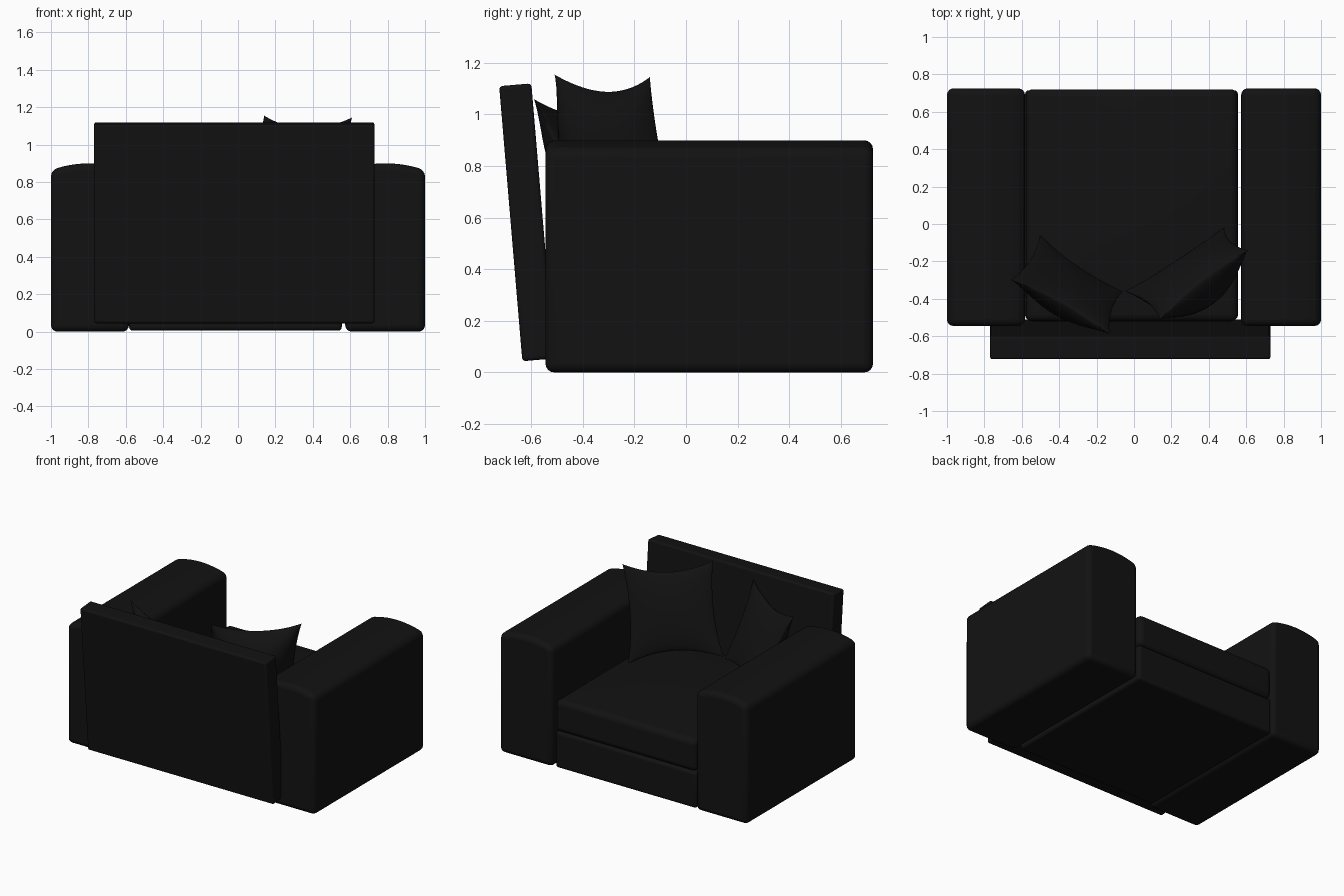
import bpy, bmesh, math
from mathutils import Vector

if "Cube" in bpy.data.objects:
    bpy.data.objects.remove(bpy.data.objects["Cube"])

fabric = bpy.data.materials.new("black_fabric")
fabric.diffuse_color = (0.006, 0.006, 0.006, 1)
fabric.use_nodes = True
fabric.node_tree.nodes["Principled BSDF"].inputs["Base Color"].default_value = fabric.diffuse_color


def finish(bm, name, bevel=0.0, angle=35):
    bmesh.ops.recalc_face_normals(bm, faces=bm.faces)
    me = bpy.data.meshes.new(name)
    bm.to_mesh(me)
    bm.free()
    ob = bpy.data.objects.new(name, me)
    bpy.context.collection.objects.link(ob)
    me.materials.append(fabric)
    if bevel:
        m = ob.modifiers.new("soft_edges", "BEVEL")
        m.width, m.segments = bevel, 4
        m.limit_method, m.angle_limit = "ANGLE", math.radians(35)
    bpy.ops.object.select_all(action="DESELECT")
    ob.select_set(True)
    bpy.context.view_layer.objects.active = ob
    bpy.ops.object.shade_smooth_by_angle(angle=math.radians(angle))
    return ob


def box(name, lo, hi, bevel, crown=0.0):
    """Rounded box; crown swells the top face in the middle."""
    lo, hi = Vector(lo), Vector(hi)
    bm = bmesh.new()
    bmesh.ops.create_cube(bm, size=2)
    if crown:
        bmesh.ops.subdivide_edges(bm, edges=bm.edges, cuts=5, use_grid_fill=True)
    for v in bm.verts:
        x, y, z = v.co
        lift = crown * (1 - x * x) * (1 - y * y) if z > 0.99 else 0
        v.co = [(a + b) / 2 + (b - a) / 2 * c for a, b, c in zip(lo, hi, (x, y, z))]
        v.co.z += lift
    return finish(bm, name, bevel)


def arm(name, x0, x1):
    """Arched cross-section extruded front to back."""
    n = 12
    pts = [(x0, 0), (x1, 0)]
    for i in range(n + 1):
        t = 1 - 2 * i / n
        pts.append(((x0 + x1) / 2 + t * (x1 - x0) / 2, 0.9 - 0.036 * t * t))
    bm = bmesh.new()
    face = bm.faces.new([bm.verts.new((x, -0.545, z)) for x, z in pts])
    ext = bmesh.ops.extrude_face_region(bm, geom=[face])
    for v in ext["geom"]:
        if isinstance(v, bmesh.types.BMVert):
            v.co.y = 0.725
    return finish(bm, name, 0.035)


def pillow(name, tl, tr, bl, br, front, back, n=24):
    """Pinched-corner pillow stretched between four corners."""
    tl, tr, bl, br = map(Vector, (tl, tr, bl, br))
    nor = (tr - bl).cross(tl - br).normalized()
    if nor.y < 0:
        nor.negate()
    bm = bmesh.new()
    for depth in (front, -back):
        grid = []
        for j in range(n + 1):
            row = []
            for i in range(n + 1):
                u = math.sin(math.pi / 2 * (2 * i / n - 1))
                v = math.sin(math.pi / 2 * (2 * j / n - 1))
                s = (u * (1 - 0.1 * (1 - v * v)) + 1) / 2
                t = (v * (1 - 0.2 * (1 - u * u)) + 1) / 2
                p = bl.lerp(br, s).lerp(tl.lerp(tr, s), t)
                puff = max(0, (1 - u * u) * (1 - v * v)) ** 0.6
                row.append(bm.verts.new(p + nor * depth * puff))
            grid.append(row)
        for j in range(n):
            for i in range(n):
                bm.faces.new((grid[j][i], grid[j][i + 1], grid[j + 1][i + 1], grid[j + 1][i]))
    bmesh.ops.remove_doubles(bm, verts=bm.verts, dist=1e-5)
    return finish(bm, name, 0, 60)


# Arms
arm("left_arm", -1.0, -0.583)
arm("right_arm", 0.573, 1.0)

# Base and seat cushion
box("base", (-0.582, -0.51, 0.005), (0.555, 0.715, 0.268), 0.02)
box("seat_cushion", (-0.578, -0.52, 0.27), (0.553, 0.72, 0.5), 0.035, crown=0.035)

# Reclined back panel
panel = box("back_panel", (-0.75, -0.0625, -0.535), (0.75, 0.0625, 0.535), 0.014)
panel.location = (-0.02, -0.617, 0.582)
panel.rotation_euler.x = 0.084

# Two loose pillows turned towards the seat
pillow("right_pillow", (0.14, -0.51, 1.155), (0.61, -0.14, 1.145),
       (-0.05, -0.36, 0.56), (0.48, -0.02, 0.50), 0.05, 0.21)
pillow("left_pillow", (-0.66, -0.30, 1.04), (-0.13, -0.59, 1.06),
       (-0.50, -0.06, 0.50), (-0.06, -0.36, 0.55), 0.03, 0.17)
